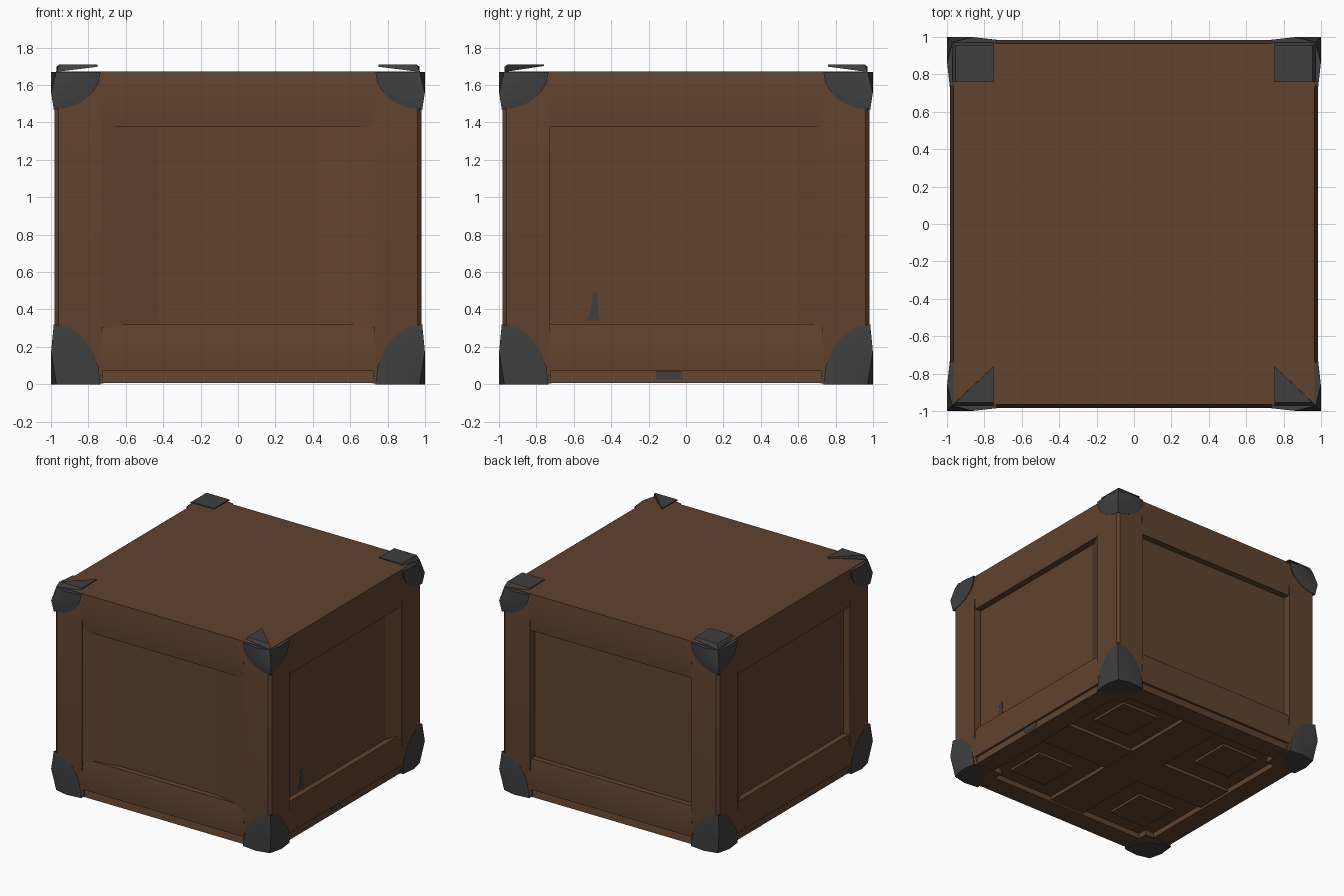
import bpy, bmesh, math

cube = bpy.data.objects.get("Cube")
if cube:
    bpy.data.objects.remove(cube, do_unlink=True)


def material(name, rgb):
    m = bpy.data.materials.new(name)
    m.use_nodes = True
    m.diffuse_color = (*rgb, 1)
    bsdf = next(n for n in m.node_tree.nodes if n.type == 'BSDF_PRINCIPLED')
    bsdf.inputs["Base Color"].default_value = (*rgb, 1)
    bsdf.inputs["Roughness"].default_value = 0.9
    return m


WOOD = material("brown wood", (0.118, 0.056, 0.027))
METAL = material("dark grey metal", (0.05, 0.05, 0.05))
SIGNS = [(sx, sy) for sx in (-1, 1) for sy in (-1, 1)]


def finish(name, bm, mat, smooth=False):
    bmesh.ops.remove_doubles(bm, verts=bm.verts, dist=0.0005)
    bmesh.ops.recalc_face_normals(bm, faces=bm.faces)
    me = bpy.data.meshes.new(name)
    bm.to_mesh(me)
    bm.free()
    me.materials.append(mat)
    ob = bpy.data.objects.new(name, me)
    bpy.context.collection.objects.link(ob)
    if smooth:
        bpy.ops.object.select_all(action='DESELECT')
        ob.select_set(True)
        bpy.context.view_layer.objects.active = ob
        bpy.ops.object.shade_smooth_by_angle(angle=math.radians(35))
    return ob


def loft(name, rings, mat, smooth=False):
    """Closed solid through rings of matching points."""
    bm = bmesh.new()
    vs = [[bm.verts.new(p) for p in ring] for ring in rings]
    n = len(vs[0])
    for a, b in zip(vs, vs[1:]):
        for i in range(n):
            j = (i + 1) % n
            bm.faces.new((a[i], a[j], b[j], b[i]))
    bm.faces.new(vs[0])
    bm.faces.new(vs[-1])
    return finish(name, bm, mat, smooth)


def box(name, x0, x1, y0, y1, z0, z1, mat=WOOD):
    sq = [(x0, y0), (x1, y0), (x1, y1), (x0, y1)]
    return loft(name, [[(x, y, z) for x, y in sq] for z in (z0, z1)], mat)


def turned(x, y, k):
    """Turn a point by k quarter turns."""
    for _ in range(k):
        x, y = -y, x
    return x, y


# Recessed panels and lid
box("panel_core", -.92, .92, -.92, .92, .05, 1.66)
box("lid", -.966, .966, -.966, .966, 1.64, 1.672)

# Corner posts, tapering at both ends
POST = [(.73, .73), (.98, .73), (.98, .96), (.96, .98), (.73, .98)]
for sx, sy in SIGNS:
    rings = []
    for z, s in ((.004, .986), (.15, 1), (1.53, 1), (1.668, .986)):
        rings.append([(sx * x * s, sy * y * s, z) for x, y in POST])
    loft("corner_post", rings, WOOD, True)

# Upper and lower rails with slanted faces, one pair per side
TOP_RAIL = [(.90, 1.375), (.972, 1.375), (.983, 1.5), (.966, 1.667), (.90, 1.667)]
LOW_RAIL = [(.90, .32), (.965, .32), (.983, .2), (.975, .07), (.90, .07)]
for k in range(4):
    for name, prof in (("upper_rail", TOP_RAIL), ("lower_rail", LOW_RAIL)):
        loft(name, [[(*turned(u, -d, k), z) for d, z in prof]
                    for u in (-.74, .74)], WOOD, True)

# Sloping cheeks where a panel blends into a post: side turn, end, inner reach
for k, end, reach in ((0, -1, .42), (0, 1, .42), (1, 1, .6), (3, -1, .6)):
    tri = [(reach, .919), (.735, .979), (.735, .9)]
    loft("panel_cheek", [[(*turned(end * u, -d, k), z) for u, d in tri]
                         for z in (.3, 1.4)], WOOD)

# Underside: outer skids, cross planks and blocks
for k in range(4):
    low = [(.80, .006), (.965, .006), (.955, .072), (.80, .072)]
    loft("base_skid", [[(*turned(u, -d, k), z) for d, z in low]
                       for u in (-.76, .76)], WOOD)
box("base_cross_plank", -.16, .16, -.82, .82, .02, .06)
box("base_long_plank", -.82, .82, -.16, .16, .024, .06)
for sx, sy in SIGNS:
    box("base_block", sx * .5 - .17, sx * .5 + .17,
        sy * .5 - .17, sy * .5 + .17, .03, .06)


# Metal corner caps: three quarter-round patches meeting at the corner
def corner_cap(sx, sy, top):
    radius = (.25, .25, .2 if top else .32)
    bm = bmesh.new()

    def point(d, ring):
        e = (.972, .999, .985)[ring]
        z = 1.669 - d[2] if top else d[2]
        return bm.verts.new((sx * (e - d[0]), sy * (e - d[1]), z))

    def arc(i, j, step, ring):
        a = step * math.pi / 10
        t = (0, .55, 1)[ring]
        d = [0, 0, 0]
        d[i] = radius[i] * t * math.cos(a)
        d[j] = radius[j] * t * math.sin(a)
        return point(d, ring)

    for i, j in ((0, 1), (1, 2), (2, 0)):
        for s in range(5):
            o = point((0, 0, 0), 0)
            a, b = arc(i, j, s, 1), arc(i, j, s + 1, 1)
            c, d = arc(i, j, s, 2), arc(i, j, s + 1, 2)
            bm.faces.new((o, a, b))
            bm.faces.new((a, c, d, b))
            bm.faces.new((c, point((.13, .13, .13), 2), d))
    finish("upper_corner_cap" if top else "lower_corner_cap", bm, METAL, True)


for sx, sy in SIGNS:
    corner_cap(sx, sy, True)
    corner_cap(sx, sy, False)

# Raised flaps on the lid corners: triangles in front, squares behind
for sx, sy in SIGNS:
    shape = [(.972, .97, 1.67), (.75, .97, 1.698), (.75, .76, 1.702)]
    if sy > 0:
        shape.append((.97, .76, 1.698))
    under = [(sx * x, sy * y, z) for x, y, z in shape]
    over = [(sx * min(x, .955), sy * min(y, .955), 1.71) for x, y, z in shape]
    loft("corner_flap", [under, over], METAL)

# Small dark stains on the right-hand panel and the base edge
stain = [(-.53, .34), (-.46, .34), (-.47, .39), (-.475, .49), (-.5, .49), (-.51, .39)]
loft("panel_stain", [[(x, y, z) for y, z in stain] for x in (.918, .923)], METAL)
box("panel_spot", .918, .923, .63, .66, 1.335, 1.37, METAL)
box("base_stain", .955, .964, -.16, -.02, .025, .068, METAL)
